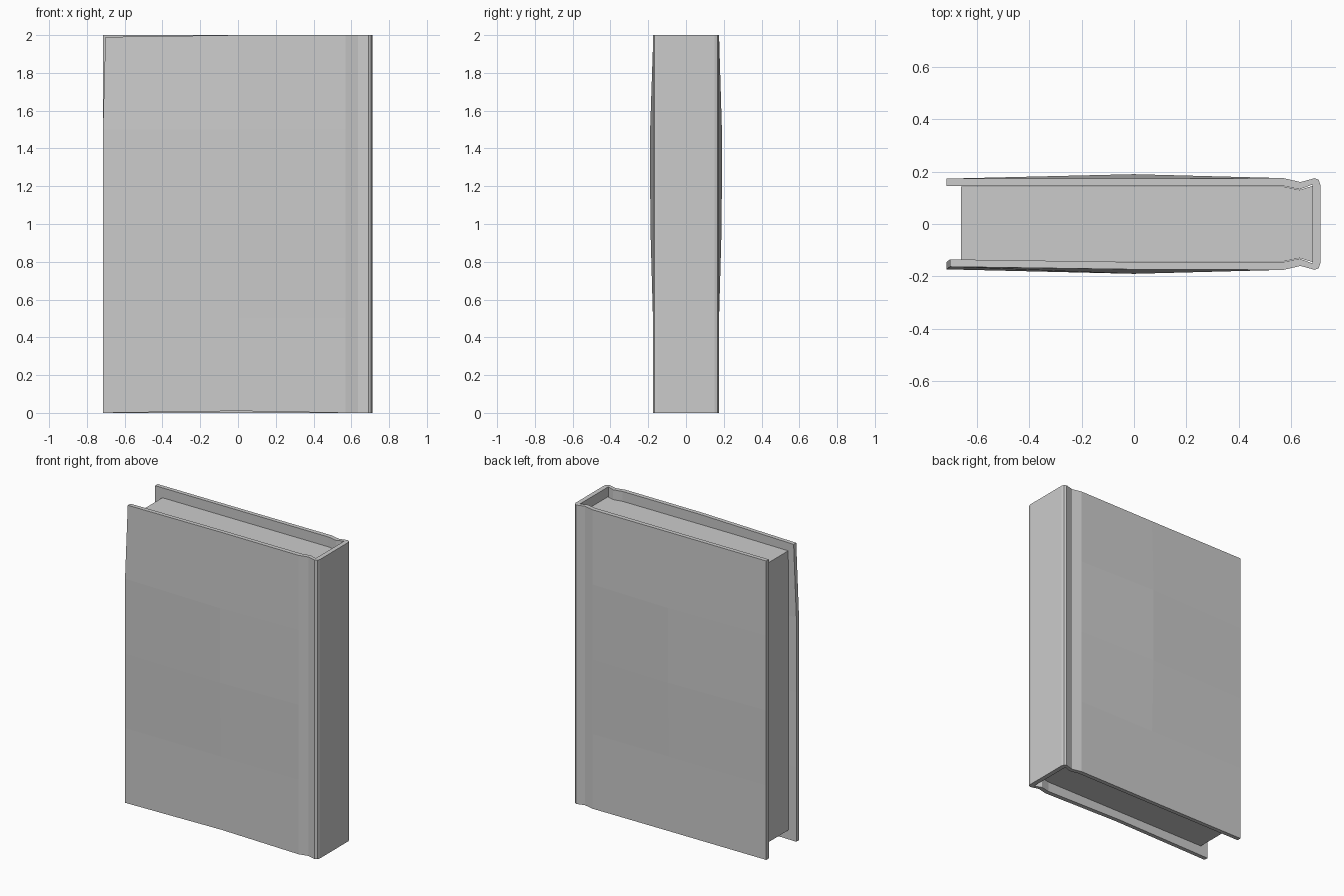
import bpy, bmesh
from mathutils import Vector

if "Cube" in bpy.data.objects:
    bpy.data.objects.remove(bpy.data.objects["Cube"])

# Half profile of the cover, from fore edge to spine: outer and inner outlines (x, y)
OUTER = [(-0.715, 0.173), (0.0, 0.173), (0.57, 0.175), (0.635, 0.16),
         (0.69, 0.175), (0.705, 0.168), (0.711, 0.15)]
INNER = [(-0.715, 0.145), (0.0, 0.145), (0.57, 0.145), (0.632, 0.132), (0.68, 0.15)]
LEVELS = [0, 0.5, 1.0, 1.5, 2.0]
BULGE = [0, 0.002, 0.016, 0.017, 0]   # warp of the boards at x = 0, per level


def mirrored(points):
    return [(x, -y) for x, y in reversed(points)]


def to_object(name, bm):
    bmesh.ops.recalc_face_normals(bm, faces=bm.faces)
    mesh = bpy.data.meshes.new(name)
    bm.to_mesh(mesh)
    bm.free()
    obj = bpy.data.objects.new(name, mesh)
    bpy.context.collection.objects.link(obj)
    return obj


# Cover: C-shaped profile lofted through the levels with slightly warped boards
outer = OUTER + mirrored(OUTER)
inner = INNER + mirrored(INNER)
bm = bmesh.new()


def warp(x, y, level):
    z = LEVELS[level]
    side = 1 if y > 0 else -1
    if x == 0:
        y += side * BULGE[level]
        if z == 0 and side < 0:
            z = 0.01
    if z == 2 and x < -0.7 and side < 0:   # bent front corner
        x, y, z = x + 0.013, y + 0.01, 1.99
    return Vector((x, y, z))


outs = [[bm.verts.new(warp(x, y, i)) for x, y in outer] for i in range(len(LEVELS))]
ins = [[bm.verts.new(warp(x, y, i)) for x, y in inner] for i in range(len(LEVELS))]

for rings in (outs, ins):
    for a, b in zip(rings, rings[1:]):
        for j in range(len(a) - 1):
            bm.faces.new((a[j], a[j + 1], b[j + 1], b[j]))
# Fore edges of both boards
for i in range(len(LEVELS) - 1):
    for k in (0, -1):
        bm.faces.new((outs[i][k], outs[i + 1][k], ins[i + 1][k], ins[i][k]))
# Head and tail edges: board quads on each side, then the spine
for o, n in ((outs[0], ins[0]), (outs[-1], ins[-1])):
    for o_run, n_run in ((o, n), (o[::-1], n[::-1])):
        for j in range(4):
            bm.faces.new((o_run[j], o_run[j + 1], n_run[j + 1], n_run[j]))
        bm.faces.new((o_run[4], o_run[5], o_run[6], n_run[4]))
    bm.faces.new((o[6], o[7], n[5], n[4]))
to_object("book_cover", bm)

# Page block, following the hinge grooves
half = [(-0.66, 0.143), (0.57, 0.143), (0.632, 0.13), (0.68, 0.145)]
bm = bmesh.new()
low, high = [[bm.verts.new((x, y, z)) for x, y in half + mirrored(half)]
             for z in (0.065, 1.935)]
bm.faces.new(low)
bm.faces.new(high)
for j in range(len(low)):
    k = (j + 1) % len(low)
    bm.faces.new((low[j], low[k], high[k], high[j]))
to_object("page_block", bm)
